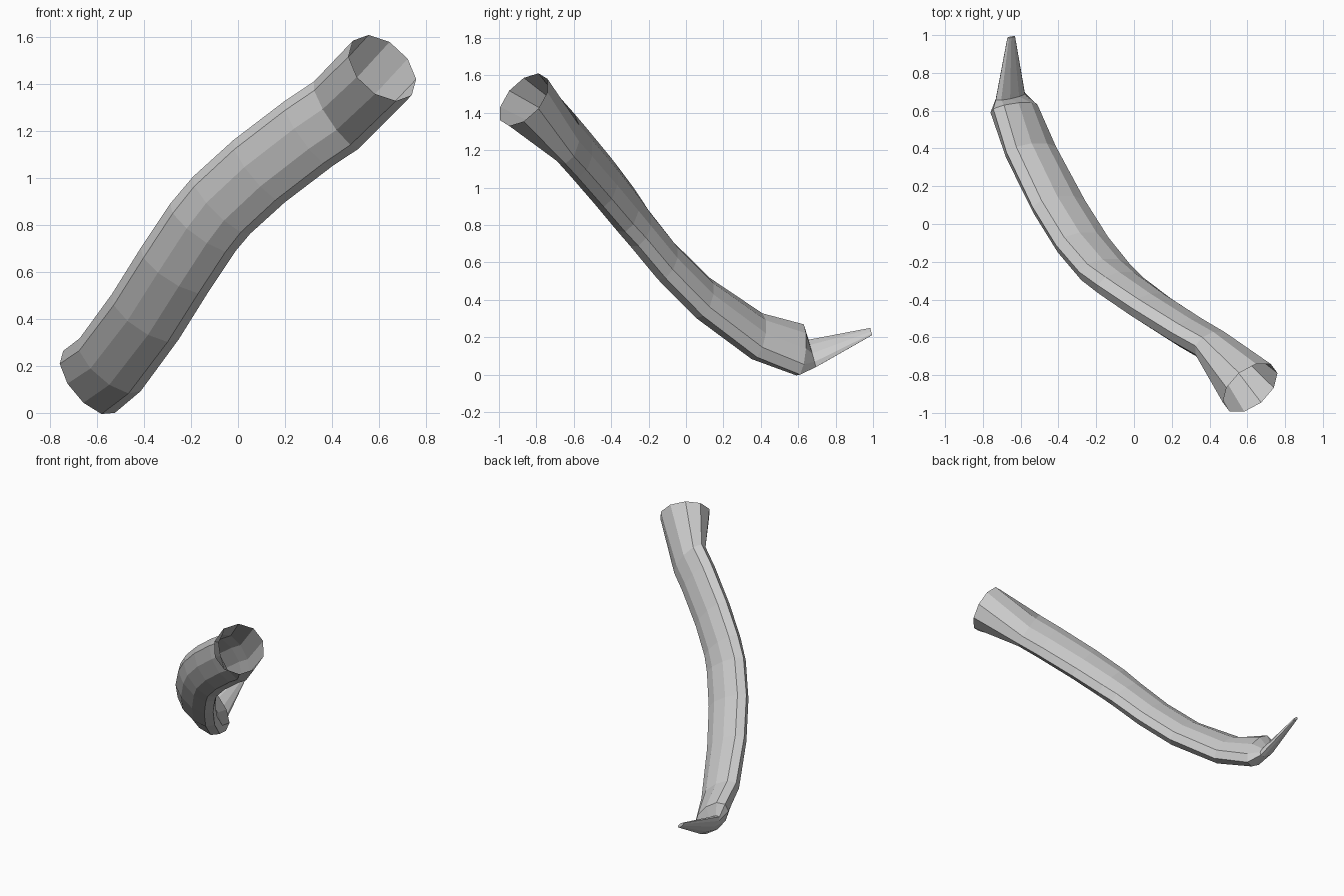
import bpy, bmesh, math
from mathutils import Vector

if "Cube" in bpy.data.objects:
    bpy.data.objects.remove(bpy.data.objects["Cube"])

SIDES = 10


def ring(bm, centre, tangent, a, b, side=None):
    """Elliptical ring: half-width a across the front view, half-thickness b."""
    c, t = Vector(centre), Vector(tangent).normalized()
    w = Vector(side) if side else t.cross(Vector((0, 1, 0)))
    w = (w - t * w.dot(t)).normalized()
    n = t.cross(w)
    out = []
    for i in range(SIDES):
        ang = 2 * math.pi * i / SIDES
        out.append(bm.verts.new(c + w * a * math.cos(ang) + n * b * math.sin(ang)))
    return out


def loft(name, sections, cap_end=False):
    bm = bmesh.new()
    rings = [ring(bm, *s) for s in sections]
    for r, s in zip(rings, rings[1:]):
        for i in range(SIDES):
            j = (i + 1) % SIDES
            bm.faces.new((r[i], r[j], s[j], s[i]))
    if cap_end:
        bm.faces.new(rings[-1])
    bmesh.ops.recalc_face_normals(bm, faces=bm.faces)
    me = bpy.data.meshes.new(name)
    bm.to_mesh(me)
    bm.free()
    ob = bpy.data.objects.new(name, me)
    bpy.context.collection.objects.link(ob)
    return ob


# Centre line of the curved tube, from the flared mouth down to the tail
path = [(0.42, -0.645, 1.27), (0.30, -0.575, 1.19), (0.09, -0.44, 1.03),
        (-0.07, -0.325, 0.885), (-0.15, -0.255, 0.79), (-0.27, -0.11, 0.61),
        (-0.395, 0.09, 0.41), (-0.545, 0.38, 0.205), (-0.635, 0.61, 0.132)]
pts = [Vector(p) for p in path]

# Open round mouth
sections = [((0.615, -0.867, 1.47), (-0.53, 0.63, -0.57), 0.171, 0.171)]
# Flattened oval body
for i, p in enumerate(pts):
    if i == len(pts) - 1:
        t = Vector((-0.30, 0.92, -0.25))
    else:
        t = pts[i + 1] - pts[max(i - 1, 0)]
    sections.append((p, t, 0.172, 0.086))

# Rounded end shrinking into the spike base
flat = (0.72, 0.15, -0.69)
base = ((-0.655, 0.675, 0.113), (0, 0.93, 0.25), 0.108, 0.035, flat)
sections.append(base)
loft("curved_tube", sections)

# Thin tapering spike
loft("end_spike", [base, ((-0.65, 0.99, 0.23), (0, 0.93, 0.25), 0.028, 0.01, flat)],
     cap_end=True)
